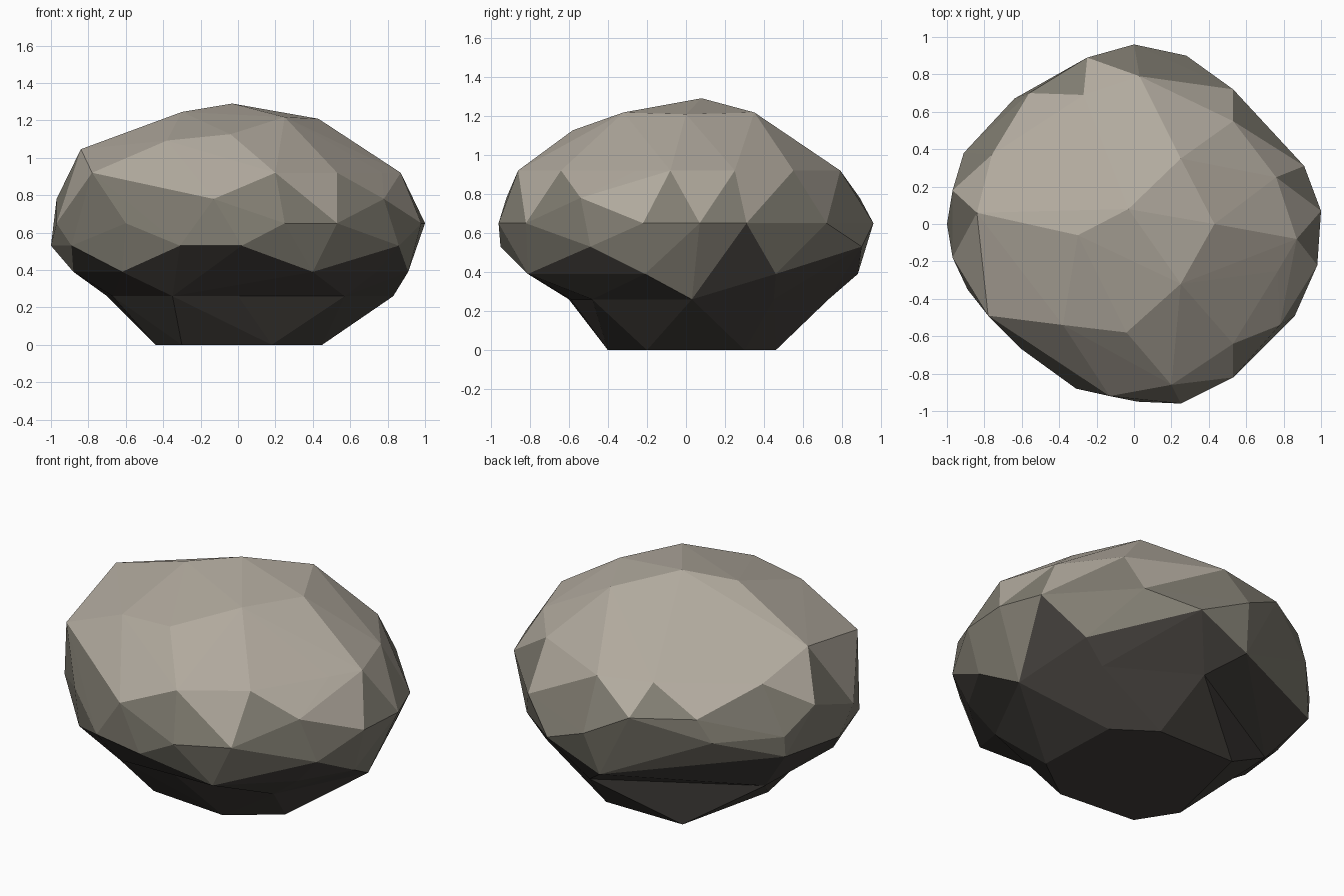
import bpy
import bmesh
from mathutils import Vector

default_cube = bpy.data.objects.get("Cube")
if default_cube:
    bpy.data.objects.remove(default_cube, do_unlink=True)


def make_material(name, colour):
    material = bpy.data.materials.new(name)
    material.use_nodes = True
    material.diffuse_color = (*colour, 1)
    shader = next(n for n in material.node_tree.nodes if n.type == "BSDF_PRINCIPLED")
    shader.inputs["Base Color"].default_value = (*colour, 1)
    shader.inputs["Roughness"].default_value = 0.9
    return material


materials = [
    make_material("light_stone", (0.44, 0.40, 0.34)),
    make_material("weathered_stone", (0.22, 0.206, 0.168)),
    make_material("dark_stone", (0.058, 0.052, 0.046)),
]


def tier(height, outline, lean=0.0):
    """Cross-section of the rock at a height, leaning along x."""
    return [Vector((x, y, height + lean * x)) for x, y in outline]


def stone_colour(centre):
    """Dark below, weathered round the belt, light on top."""
    if centre.z < 0.43 + 0.06 * abs(centre.y):
        return 2
    if centre.z < 0.82 - 0.05 * centre.x:
        return 1
    return 0


def chiselled_rock(name, points):
    """Wrap the cross-sections in flat facets."""
    bm = bmesh.new()
    for point in points:
        bm.verts.new(point)
    result = bmesh.ops.convex_hull(bm, input=bm.verts[:])
    spare = set(result["geom_interior"]) | set(result["geom_unused"])
    loose = [v for v in spare if isinstance(v, bmesh.types.BMVert)]
    bmesh.ops.delete(bm, geom=loose, context="VERTS")
    bmesh.ops.recalc_face_normals(bm, faces=bm.faces[:])
    for face in bm.faces:
        face.material_index = stone_colour(face.calc_center_median())
        face.smooth = False
    mesh = bpy.data.meshes.new(name)
    bm.to_mesh(mesh)
    bm.free()
    for material in materials:
        mesh.materials.append(material)
    rock = bpy.data.objects.new(name, mesh)
    bpy.context.collection.objects.link(rock)
    return rock


# Narrow waist where the boulder meets its foot
waist = tier(0.26, [(0.83, 0.03), (0.6, 0.45), (0.12, 0.73), (-0.7, 0.26),
                    (-0.67, -0.15), (-0.35, -0.6), (0, -0.59), (0.57, -0.48)])

# Underside, flatter at the back right
under = tier(0.39, [(0.91, -0.21), (0.88, 0.05), (0.72, 0.46), (-0.05, 0.88),
                    (-0.88, -0.12), (-0.62, -0.6), (0.4, -0.81), (0.74, -0.5)])

# Widest part, a lower and an upper row of corners
lower_belt = tier(0.53, [(0.28, 0.9), (-0.91, 0.37), (-1, 0), (-0.89, -0.35),
                         (-0.31, -0.88), (0.02, -0.95), (0.86, -0.49)])
upper_belt = tier(0.65, [(1, 0.07), (0.91, 0.31), (0.53, 0.72), (0, 0.96),
                         (-0.64, 0.67), (-0.91, 0.38), (-0.97, -0.18), (-0.6, -0.67),
                         (0.25, -0.96), (0.53, -0.82), (0.98, -0.22)])

# Brow and shoulders narrowing towards the top
brow = tier(0.78, [(-0.25, 0.89), (-0.56, 0.7), (-0.97, 0.18),
                   (-0.13, -0.92), (0.78, -0.54)])
upper_ring = tier(0.92, [(0.87, -0.08), (0.76, 0.25), (0.53, 0.55), (0.03, 0.79),
                         (-0.27, 0.69), (-0.76, 0.37), (-0.78, -0.49),
                         (0.2, -0.86), (0.53, -0.64), (0.77, -0.25)])
shoulder = tier(1.13, [(-0.84, 0.06), (-0.6, -0.2), (-0.38, -0.54), (-0.04, -0.58)], 0.1)

# Crown with an off-centre peak
crown = tier(1.23, [(0.43, 0), (0.25, 0.35), (-0.3, -0.06), (0.25, -0.32)], -0.05)
peak = tier(1.29, [(-0.03, 0.08)])

chiselled_rock("boulder_body", waist + under + lower_belt + upper_belt
               + brow + upper_ring + shoulder + crown + peak)

# Tapered foot standing on the ground
sole = tier(0, [(0.45, -0.2), (0.43, 0.3), (0.2, 0.46), (-0.3, 0.46),
                (-0.44, -0.14), (-0.3, -0.36), (0.18, -0.4)])
chiselled_rock("boulder_foot", waist + sole)
